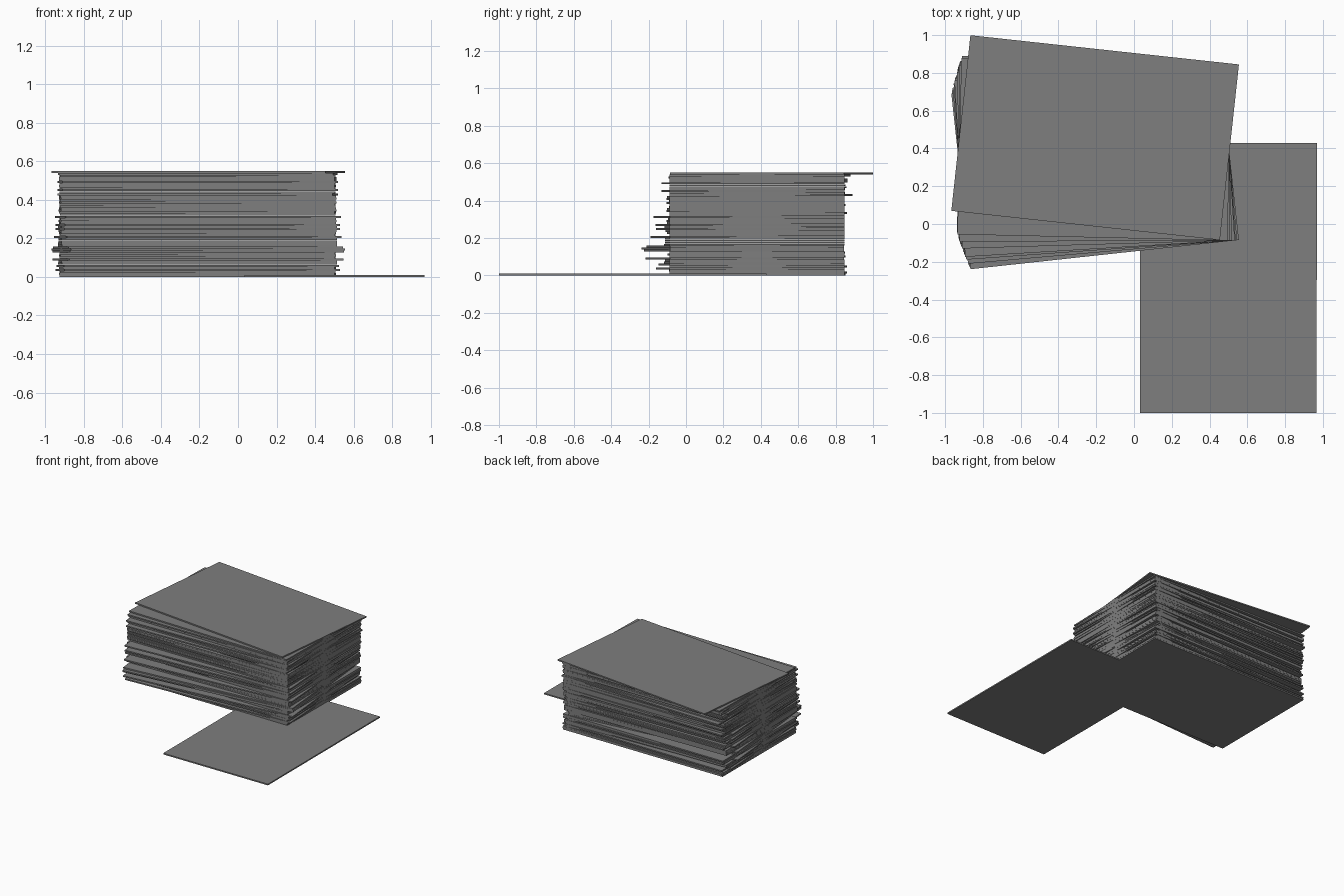
import bpy
import random
from mathutils import Matrix, Vector
from math import radians

cube = bpy.data.objects.get("Cube")
if cube:
    bpy.data.objects.remove(cube, do_unlink=True)

random.seed(4)
LENGTH, WIDTH, COUNT, PITCH = 1.43, 0.935, 52, 0.0106
THICK = 0.0104
PIVOT = Vector((0.505, 0.38, 0))

# One plain grey card stock
grey = bpy.data.materials.new("card grey")
grey.use_nodes = True
grey.diffuse_color = (0.21, 0.21, 0.21, 1)
grey.node_tree.nodes["Principled BSDF"].inputs["Base Color"].default_value = grey.diffuse_color


def card(name, matrix):
    """Thin flat box, unit cube scaled to card size and baked into the mesh."""
    bpy.ops.mesh.primitive_cube_add(size=1)
    obj = bpy.context.object
    obj.name = obj.data.name = name
    obj.data.transform(Matrix.Diagonal((LENGTH, WIDTH, THICK, 1)))
    obj.data.materials.append(grey)
    obj.matrix_world = matrix
    return obj


# Strongly turned cards, by layer, in degrees; the others are slightly uneven
turned = {3: 2.9, 5: 2.4, 8: 5.3, 12: 5.6, 13: 6.2, 14: 5.0, 19: 4.1, 23: 2.9,
          25: 3.1, 29: 3.5, 40: -1.7, 42: 1.7, 46: 1.7, 50: -1.3, 51: -6.2}

# Stack, every card turned about the middle of its right-hand short edge
for i in range(COUNT):
    angle = turned.get(i, random.uniform(-0.7, 1.4 if i < 30 else 0.8))
    pose = (Matrix.Translation(PIVOT + Vector((0, 0, THICK / 2 + i * PITCH)))
            @ Matrix.Rotation(radians(angle), 4, 'Z')
            @ Matrix.Translation((-LENGTH / 2, 0, 0)))
    card(f"stacked_card_{i + 1:02d}", pose)

# Loose card lying crosswise under the corner of the stack
card("loose_card", Matrix.Translation((0.5, -0.285, THICK / 2)) @ Matrix.Rotation(radians(90), 4, 'Z'))
